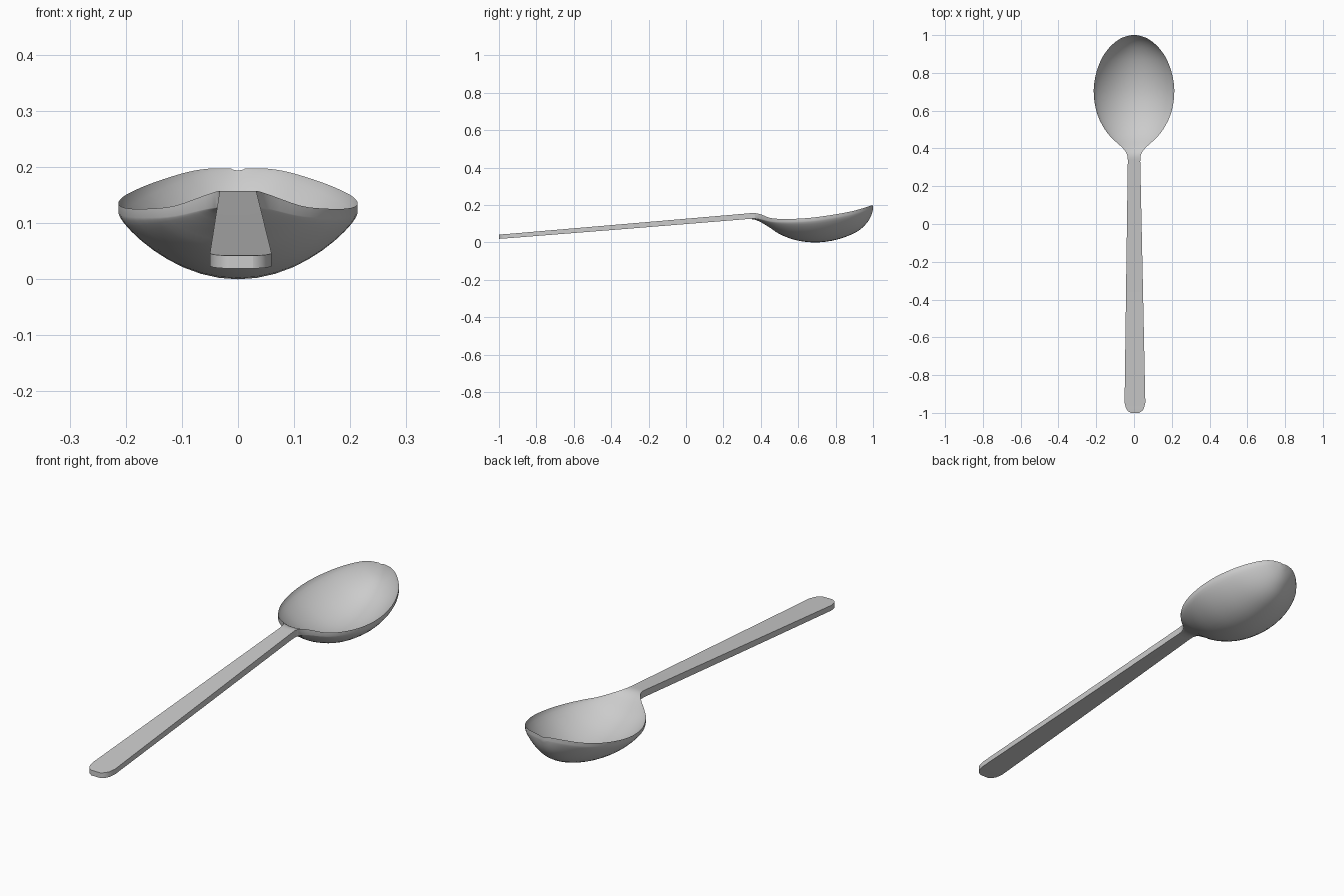
import bpy, bmesh, math

if "Cube" in bpy.data.objects:
    bpy.data.objects.remove(bpy.data.objects["Cube"])

# stations: y, half width, rim height, inner floor, rim lower edge, underside
HANDLE = [
    (-1.0, .022, .042, .042, .019, .019),
    (-.99, .038, .043, .043, .020, .020),
    (-.975, .048, .044, .044, .021, .021),
    (-.945, .055, .046, .046, .023, .023),
    (-.30, .044, .101, .101, .074, .074),
]
BOWL = [
    (.33, .033, .155, .155, .125, .125),
    (.365, .036, .157, .156, .127, .122),
    (.40, .058, .150, .140, .125, .108),
    (.45, .112, .131, .096, .113, .078),
    (.50, .154, .126, .064, .110, .045),
    (.58, .194, .126, .034, .111, .014),
    (.68, .213, .133, .019, .118, .000),
    (.78, .205, .147, .028, .132, .009),
    (.87, .174, .163, .056, .148, .036),
    (.93, .134, .178, .091, .163, .068),
    (.97, .090, .191, .130, .175, .108),
    (.99, .053, .197, .165, .181, .143),
    (1.0, .012, .197, .194, .181, .176),
]
N = 20


def smooth_rows(rows, steps=3):
    """Catmull-Rom refinement of the station rows."""
    out = []
    for i in range(len(rows) - 1):
        a, b, c, d = (rows[min(max(i + k, 0), len(rows) - 1)] for k in (-1, 0, 1, 2))
        for s in range(steps):
            t = s / steps
            out.append(tuple(.5 * (2 * q + (r - p) * t + (2 * p - 5 * q + 4 * r - u) * t * t
                                   + (3 * q - p - 3 * r + u) * t ** 3)
                             for p, q, r, u in zip(a, b, c, d)))
    return out + [rows[-1]]


def dish(t):
    """Cross-section curve between an ellipse and a parabola."""
    return .3 * (1 - math.sqrt(max(0, 1 - t * t))) + .7 * t * t


# one continuous loft: flat handle flowing into the hollow bowl
bm = bmesh.new()
rings = []
for y, w, rim, floor, edge, under in HANDLE + smooth_rows(BOWL):
    cx = .005 * min(1, max(0, (.35 - y) / 1.3))
    ts = [math.sin(math.pi / 2 * (2 * i / N - 1)) for i in range(N + 1)]
    top = [(cx + w * t, y, floor + (rim - floor) * dish(t)) for t in ts]
    low = [(cx + w * t, y, max(0, under + (edge - under) * dish(t))) for t in reversed(ts)]
    rings.append([bm.verts.new(p) for p in top + low])
for a, b in zip(rings, rings[1:]):
    n = len(a)
    for i in range(n):
        bm.faces.new((a[i], a[(i + 1) % n], b[(i + 1) % n], b[i]))
bm.faces.new(rings[0])
bm.faces.new(rings[-1])
bmesh.ops.recalc_face_normals(bm, faces=bm.faces)
mesh = bpy.data.meshes.new("spoon")
bm.to_mesh(mesh)
bm.free()
spoon = bpy.data.objects.new("spoon", mesh)
bpy.context.collection.objects.link(spoon)

# smooth surfaces, crisp rim and handle edges
bpy.context.view_layer.objects.active = spoon
spoon.select_set(True)
bpy.ops.object.shade_smooth_by_angle(angle=math.radians(35))
